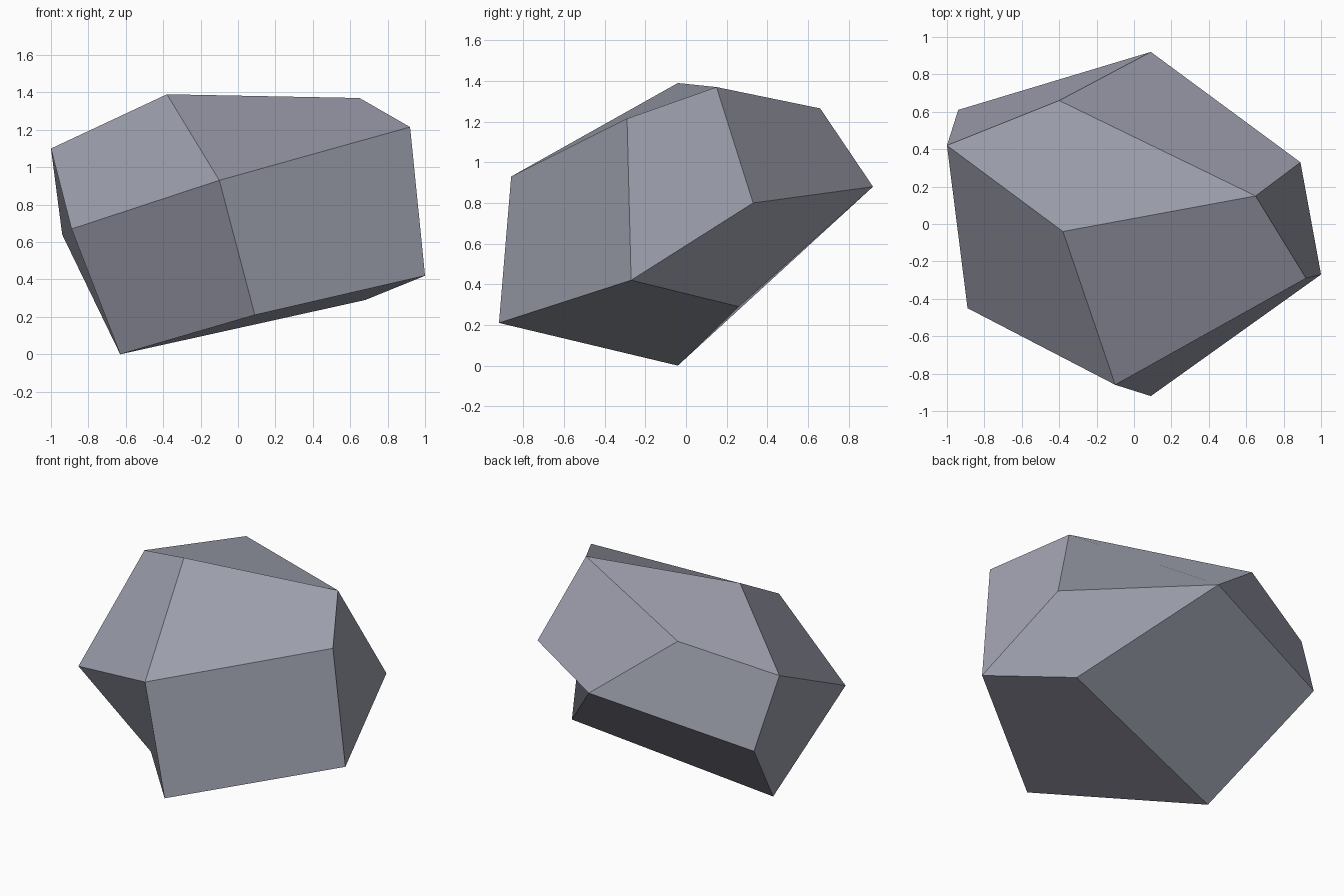
import bpy
import bmesh

# Remove the default cube
default = bpy.data.objects.get("Cube")
if default:
    bpy.data.objects.remove(default, do_unlink=True)

# Stone colour
COLOUR = (0.34, 0.35, 0.42, 1.0)
stone = bpy.data.materials.new("slate_grey_stone")
stone.use_nodes = True
stone.diffuse_color = COLOUR
shader = next(n for n in stone.node_tree.nodes if n.type == "BSDF_PRINCIPLED")
shader.inputs["Base Color"].default_value = COLOUR
shader.inputs["Roughness"].default_value = 0.9

# Corners of the skewed twelve-sided boulder
corners = {
    # Main corners, where four facets meet
    "west": (-1.0, 0.42, 1.10),
    "crest": (0.65, 0.15, 1.37),
    "front_top": (-0.10, -0.86, 0.93),
    "east_low": (1.0, -0.27, 0.42),
    "back": (0.09, 0.92, 0.88),
    "foot": (-0.63, -0.04, 0.0),
    # Lesser corners, where three facets meet
    "peak": (-0.38, -0.04, 1.39),
    "east_top": (0.92, -0.29, 1.215),
    "under": (0.68, 0.26, 0.29),
    "front_low": (0.09, -0.92, 0.21),
    "west_front": (-0.89, -0.45, 0.67),
    "west_back": (-0.94, 0.61, 0.64),
    "east_back": (0.89, 0.33, 0.80),
    "back_top": (-0.40, 0.66, 1.265),
}

# Twelve facets, each folded between its first and third (main) corners
facets = [
    # Top and upper slopes
    "west peak crest back_top",
    "front_top east_top crest peak",
    "west west_front front_top peak",
    "west back_top back west_back",
    "crest east_back back back_top",
    # Sides
    "front_top front_low east_low east_top",
    "crest east_top east_low east_back",
    "front_top west_front foot front_low",
    "west west_back foot west_front",
    # Undersides
    "east_low under back east_back",
    "east_low front_low foot under",
    "back under foot west_back",
]

bm = bmesh.new()
points = {name: bm.verts.new(place) for name, place in corners.items()}
for facet in facets:
    bm.faces.new([points[name] for name in facet.split()])
bmesh.ops.recalc_face_normals(bm, faces=bm.faces[:])

# Boulder object, flat shaded
mesh = bpy.data.meshes.new("boulder")
bm.to_mesh(mesh)
bm.free()
mesh.materials.append(stone)
boulder = bpy.data.objects.new("boulder", mesh)
bpy.context.collection.objects.link(boulder)
